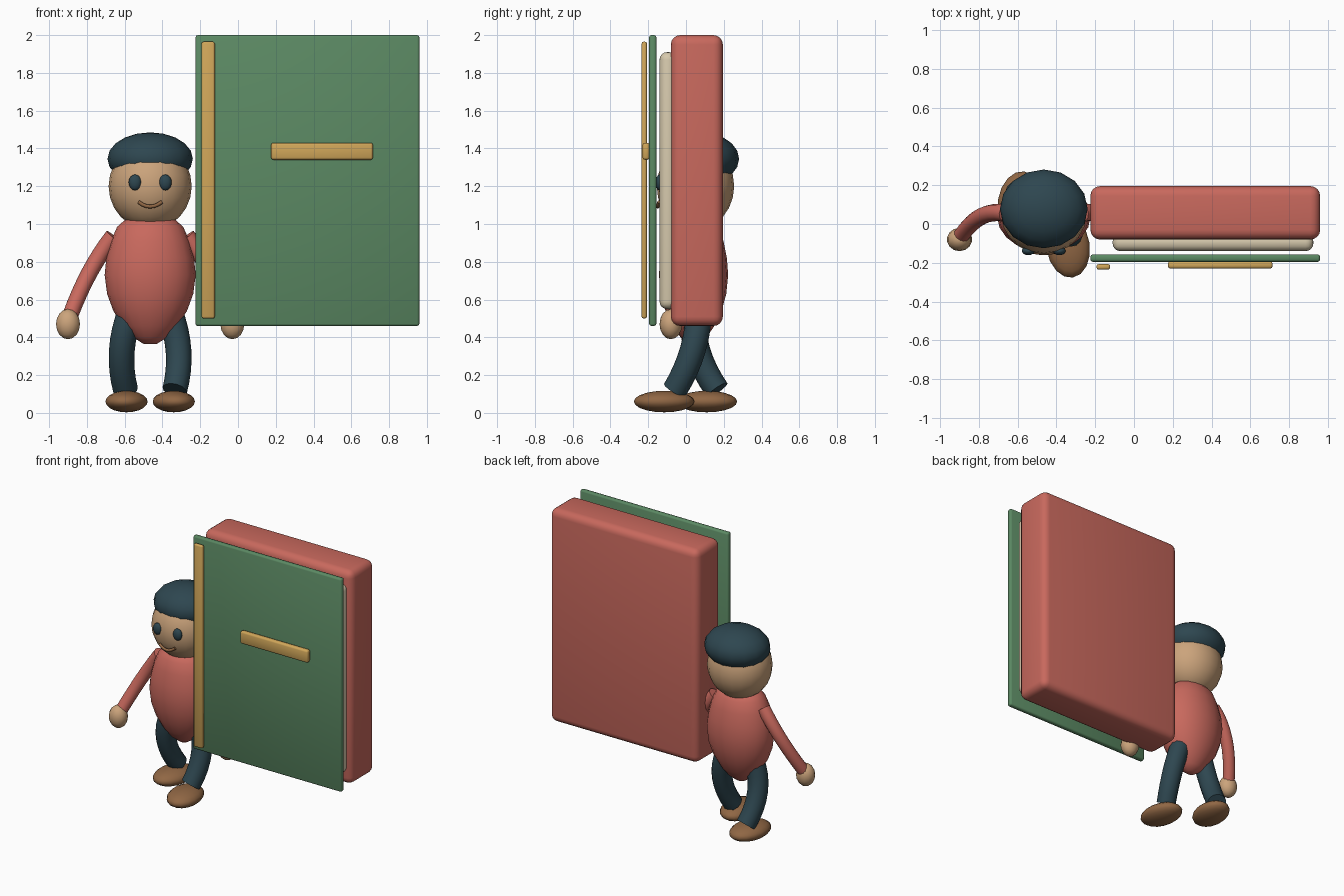
import bpy, bmesh, math
from mathutils import Vector

if "Cube" in bpy.data.objects:
    bpy.data.objects.remove(bpy.data.objects["Cube"])

CX = -0.465  # centre line of the figure


def material(name, r, g, b):
    m = bpy.data.materials.new(name)
    m.diffuse_color = (r, g, b, 1)
    m.use_nodes = True
    m.node_tree.nodes["Principled BSDF"].inputs["Base Color"].default_value = m.diffuse_color
    return m


RED = material("brick red", 0.58, 0.14, 0.11)
GREEN = material("leaf green", 0.105, 0.25, 0.125)
GOLD = material("ochre gold", 0.63, 0.38, 0.10)
CREAM = material("page cream", 0.68, 0.59, 0.42)
NAVY = material("dark slate", 0.027, 0.062, 0.08)
SKIN = material("skin tan", 0.60, 0.37, 0.20)
BROWN = material("shoe brown", 0.28, 0.135, 0.058)


def finish(name, mat, angle=50):
    ob = bpy.context.object
    ob.name = ob.data.name = name
    ob.data.materials.clear()
    ob.data.materials.append(mat)
    bpy.ops.object.shade_smooth_by_angle(angle=math.radians(angle))
    return ob


def box(name, mat, lo, hi, bevel, segments=3):
    lo, hi = Vector(lo), Vector(hi)
    bpy.ops.mesh.primitive_cube_add(size=1, location=(lo + hi) / 2)
    ob = bpy.context.object
    ob.scale = hi - lo
    bpy.ops.object.transform_apply(location=False, rotation=False, scale=True)
    mod = ob.modifiers.new("rounded edges", "BEVEL")
    mod.width, mod.segments = bevel, segments
    bpy.ops.object.modifier_apply(modifier=mod.name)
    return finish(name, mat)


def ball(name, mat, loc, radii, segments=20, rings=12, turn=0):
    bpy.ops.mesh.primitive_uv_sphere_add(segments=segments, ring_count=rings, location=loc)
    ob = bpy.context.object
    ob.scale = radii
    ob.rotation_euler.z = turn
    bpy.ops.object.transform_apply(location=False)
    return finish(name, mat)


def mesh_object(name, mat, bm):
    bmesh.ops.recalc_face_normals(bm, faces=bm.faces)
    me = bpy.data.meshes.new(name)
    bm.to_mesh(me)
    bm.free()
    ob = bpy.data.objects.new(name, me)
    bpy.context.collection.objects.link(ob)
    bpy.ops.object.select_all(action='DESELECT')
    ob.select_set(True)
    bpy.context.view_layer.objects.active = ob
    return finish(name, mat)


def skin_rings(bm, rings):
    n = len(rings[0])
    for a, b in zip(rings, rings[1:]):
        for i in range(n):
            bm.faces.new((a[i], a[(i + 1) % n], b[(i + 1) % n], b[i]))
    bm.faces.new(rings[0])
    bm.faces.new(rings[-1])


def limb(name, mat, start, middle, end, r0, r1, sides=12, steps=8):
    """Tapered round tube along a smooth arc through three points."""
    a, m, c = Vector(start), Vector(middle), Vector(end)
    b = 2 * m - (a + c) / 2
    bm, rings = bmesh.new(), []
    for k in range(steps + 1):
        t = k / steps
        p = a * (1 - t) ** 2 + b * 2 * t * (1 - t) + c * t * t
        d = ((b - a) * (1 - t) + (c - b) * t).normalized()
        u = d.cross(Vector((0, 1, 0))).normalized()
        v = d.cross(u)
        r = r0 + (r1 - r0) * t
        rings.append([bm.verts.new(p + r * (u * math.cos(w) + v * math.sin(w)))
                      for w in (2 * math.pi * i / sides for i in range(sides))])
    skin_rings(bm, rings)
    return mesh_object(name, mat, bm)


def torso(profile, cy, depth, sides=20):
    bm, rings = bmesh.new(), []
    for r, z in profile:
        rings.append([bm.verts.new((CX + r * math.cos(w), cy + r * depth * math.sin(w), z))
                      for w in (2 * math.pi * i / sides for i in range(sides))])
    skin_rings(bm, rings)
    return mesh_object("torso", RED, bm)


# Giant book: body block, pages, front cover and trim
box("book_block", RED, (-0.225, -0.08, 0.46), (0.96, 0.195, 2.0), 0.05, 4)
box("book_pages", CREAM, (-0.11, -0.14, 0.55), (0.925, -0.05, 1.91), 0.04, 4)
box("front_cover", GREEN, (-0.225, -0.195, 0.46), (0.96, -0.157, 2.0), 0.012, 2)
box("spine_strip", GOLD, (-0.193, -0.235, 0.5), (-0.123, -0.207, 1.965), 0.01, 2)
box("title_bar", GOLD, (0.175, -0.23, 1.34), (0.715, -0.193, 1.43), 0.012, 2)

# Torso and head
torso([(0.035, 0.365), (0.09, 0.40), (0.145, 0.46), (0.195, 0.54), (0.228, 0.63),
       (0.241, 0.73), (0.232, 0.82), (0.208, 0.91), (0.175, 0.985), (0.13, 1.025),
       (0.05, 1.04)], 0.04, 0.76)
ball("head", SKIN, (CX, 0.05, 1.2), (0.22, 0.205, 0.23))
ball("cap", NAVY, (CX, 0.078, 1.345), (0.226, 0.203, 0.14), 16, 10)
limb("mouth", BROWN, (CX - 0.062, -0.142, 1.117), (CX, -0.15, 1.092),
     (CX + 0.062, -0.142, 1.117), 0.01, 0.01, 8, 6)

# Arms, hands and eyes on both sides
for side, word in ((-1, "left"), (1, "right")):
    X = lambda d: CX + side * d
    limb(word + "_arm", RED, (X(0.195), 0.055, 0.935), (X(0.32), 0.04, 0.745),
         (X(0.425), -0.06, 0.51), 0.045, 0.042)
    ball(word + "_hand", SKIN, (X(0.435), -0.08, 0.47), (0.065, 0.06, 0.08), 14, 8)
    ball(word + "_eye", NAVY, (X(0.08), -0.139, 1.22), (0.034, 0.022, 0.042), 12, 8)

# Legs in mid stride, with shoes
for side, word, foot_y, ankle_y, hip_y, knee_y in (
        (-1, "left", 0.11, 0.165, 0.04, 0.06), (1, "right", -0.115, -0.06, 0.065, 0.035)):
    X = lambda d: CX + side * d
    limb(word + "_leg", NAVY, (X(0.10), hip_y, 0.54), (X(0.15), knee_y, 0.33),
         (X(0.13), ankle_y, 0.12), 0.07, 0.066)
    ball(word + "_shoe", BROWN, (X(0.125), foot_y, 0.06), (0.112, 0.163, 0.057),
         16, 10, side * 0.15)
